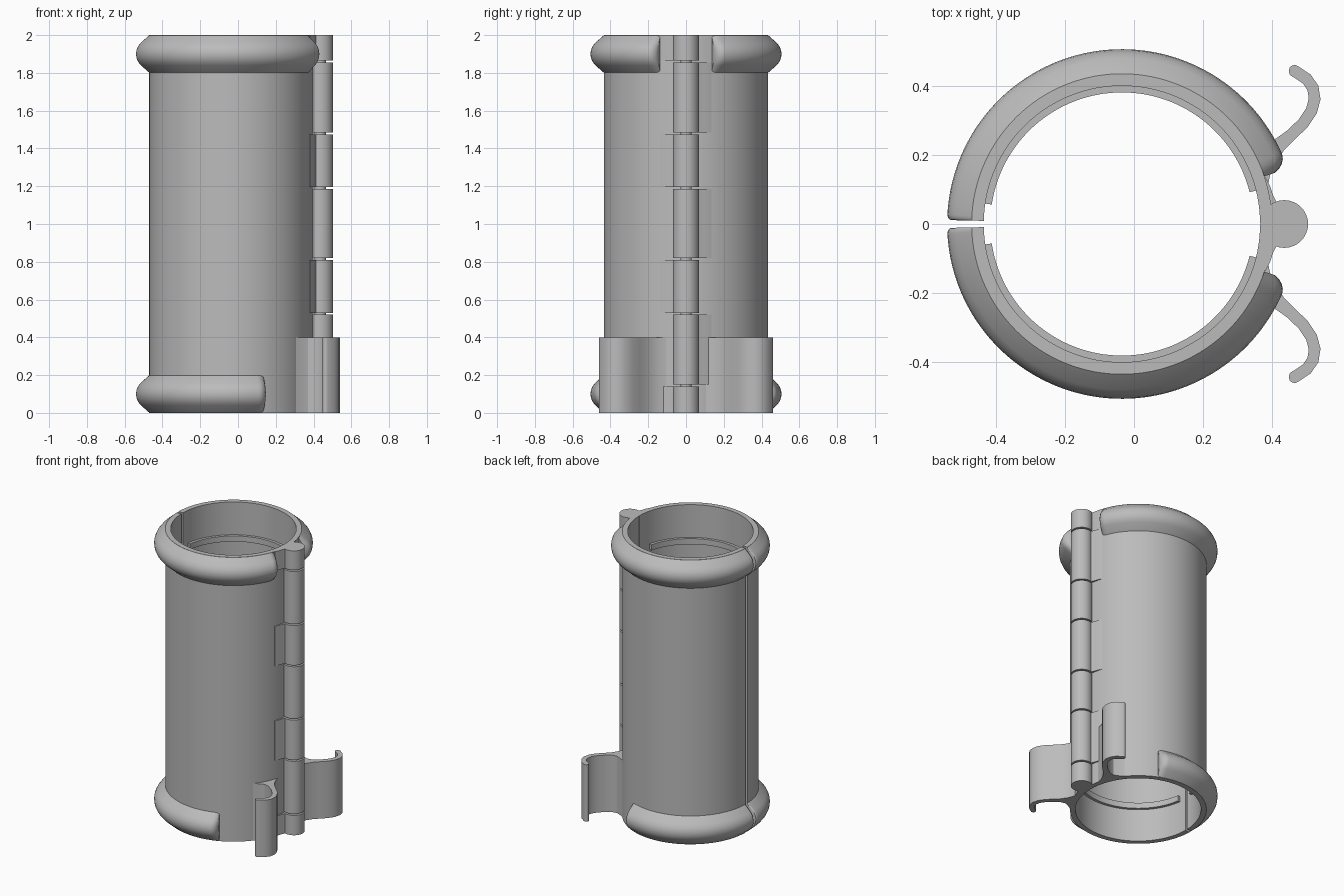
import bpy, bmesh
from math import sin, cos, pi, radians
from mathutils import Vector

if "Cube" in bpy.data.objects:
    bpy.data.objects.remove(bpy.data.objects["Cube"], do_unlink=True)

grey = bpy.data.materials.new("plain grey")
grey.use_nodes = True
COLOUR = (0.5, 0.5, 0.5, 1)
grey.diffuse_color = COLOUR
grey.node_tree.nodes["Principled BSDF"].inputs["Base Color"].default_value = COLOUR

CX = -0.035        # tube axis
INNER, OUTER = 0.40, 0.435
HINGE_X, HINGE_R = 0.435, 0.069


def finish(name, bm, angle=30):
    bmesh.ops.recalc_face_normals(bm, faces=bm.faces)
    mesh = bpy.data.meshes.new(name)
    bm.to_mesh(mesh)
    bm.free()
    mesh.materials.append(grey)
    obj = bpy.data.objects.new(name, mesh)
    bpy.context.collection.objects.link(obj)
    bpy.ops.object.select_all(action='DESELECT')
    obj.select_set(True)
    bpy.context.view_layer.objects.active = obj
    bpy.ops.object.shade_smooth_by_angle(angle=radians(angle))
    return obj


def sweep(name, stations, side):
    """Join closed (radius, z) sections placed at angles about the tube axis."""
    bm = bmesh.new()
    rows = [[bm.verts.new((CX + r * cos(a), side * r * sin(a), z)) for r, z in sec]
            for a, sec in stations]
    n = len(rows[0])
    for p, q in zip(rows, rows[1:]):
        for i in range(n):
            j = (i + 1) % n
            bm.faces.new((p[i], p[j], q[j], q[i]))
    bm.faces.new(rows[0])
    bm.faces.new(rows[-1])
    return finish(name, bm)


def arc(start, end, steps):
    return [radians(start + (end - start) * i / steps) for i in range(steps + 1)]


def extrude(name, outline, z0, z1):
    bm = bmesh.new()
    face = bm.faces.new([bm.verts.new((x, y, z0)) for x, y in outline])
    up = bmesh.ops.extrude_face_region(bm, geom=[face])["geom"]
    verts = [v for v in up if isinstance(v, bmesh.types.BMVert)]
    bmesh.ops.translate(bm, verts=verts, vec=(0, 0, z1 - z0))
    return finish(name, bm)


def band(name, r0, r1, z0, z1, start, end, side):
    sec = [(r0, z0), (r1, z0), (r1, z1), (r0, z1)]
    sweep(name, [(a, sec) for a in arc(start, end, 64)], side)


# Bulging collar profile: offset from the tube wall, height
BULGE = [(0, 0), (0.046, 0.04), (0.060, 0.058), (0.069, 0.078), (0.072, 0.1),
         (0.069, 0.122), (0.060, 0.142), (0.046, 0.16), (0, 0.2)]


def collar(name, z0, start, side):
    end = 178.7
    shapes = [(start, 0.45, 0.90), (start + 0.8, 0.66, 0.95), (start + 2, 0.83, 0.98),
              (start + 3.5, 0.95, 1), (start + 5, 1, 1)]
    shapes += [(a * 180 / pi, 1, 1) for a in arc(start + 6, end - 1.8, 56)]
    shapes += [(end - 0.8, 0.97, 1), (end - 0.2, 0.91, 0.98), (end, 0.82, 0.97)]
    stations = [(radians(a), [(OUTER - 0.001 + d * s, z0 + 0.1 + (h - 0.1) * t)
                              for d, h in BULGE]) for a, s, t in shapes]
    sweep(name, stations, side)


# Hook centre line with half width; the wide root blends into the tube
HOOK = [(0.345, 0.185, 0.095), (0.366, 0.195, 0.062), (0.39, 0.207, 0.036),
        (0.42, 0.228, 0.021), (0.455, 0.258, 0.017), (0.49, 0.292, 0.017),
        (0.514, 0.328, 0.017), (0.523, 0.362, 0.017), (0.518, 0.394, 0.017),
        (0.50, 0.42, 0.017), (0.465, 0.443, 0.017)]


def hook(name, side):
    pts = [Vector(p[:2]) for p in HOOK]
    left, right = [], []
    for i, p in enumerate(pts):
        d = (pts[min(i + 1, len(pts) - 1)] - pts[max(i - 1, 0)]).normalized()
        nrm = Vector((-d.y, d.x))
        w = HOOK[i][2]
        left.append(p + nrm * w)
        right.append(p - nrm * w)
    # rounded tip
    tip = [pts[-1] + (-nrm * cos(t) + d * sin(t)) * w for t in arc(0, 180, 8)[1:-1]]
    extrude(name, [(p.x, side * p.y) for p in right + tip + left[::-1]], 0, 0.4)


# Two mirrored half shells with their collars, inner ridges and hooks
for label, side in (("back", 1), ("front", -1)):
    band(label + "_shell", INNER, OUTER, 0, 2, 0.4, 178.7, side)
    for level, z in (("lower", 0.23), ("upper", 1.73)):
        band(f"{label}_{level}_inner_ridge", 0.381, INNER + 0.002, z, z + 0.04, 14, 171.5, side)
    collar(label + "_upper_collar", 1.8, 18.5, side)
    collar(label + "_lower_collar", 0, 67, side)
    hook(label + "_hook", side)


# Hinge: pin, knuckles and alternating webs to the shells
def rod(name, radius, z0, z1):
    extrude(name, [(HINGE_X + radius * cos(t), radius * sin(t))
                   for t in arc(0, 360, 48)[:-1]], z0, z1)


rod("hinge_pin", 0.03, 0.01, 1.99)
cuts = [0, 0.145, 0.525, 0.815, 1.19, 1.48, 1.86, 2]
for i, (lo, hi) in enumerate(zip(cuts, cuts[1:])):
    z0 = lo + (0.005 if lo > 0 else 0)
    z1 = hi - (0.005 if hi < 2 else 0)
    rod(f"hinge_knuckle_{i + 1}", HINGE_R, z0, z1)
    side = 1 if i % 2 else -1
    web = [(0.39, 0.01), (0.43, 0.03), (0.412, 0.064), (0.402, 0.085),
           (0.394, 0.11), (0.381, 0.135), (0.372, 0.13)]
    extrude(f"hinge_web_{i + 1}", [(x, side * y) for x, y in web], z0, z1)
